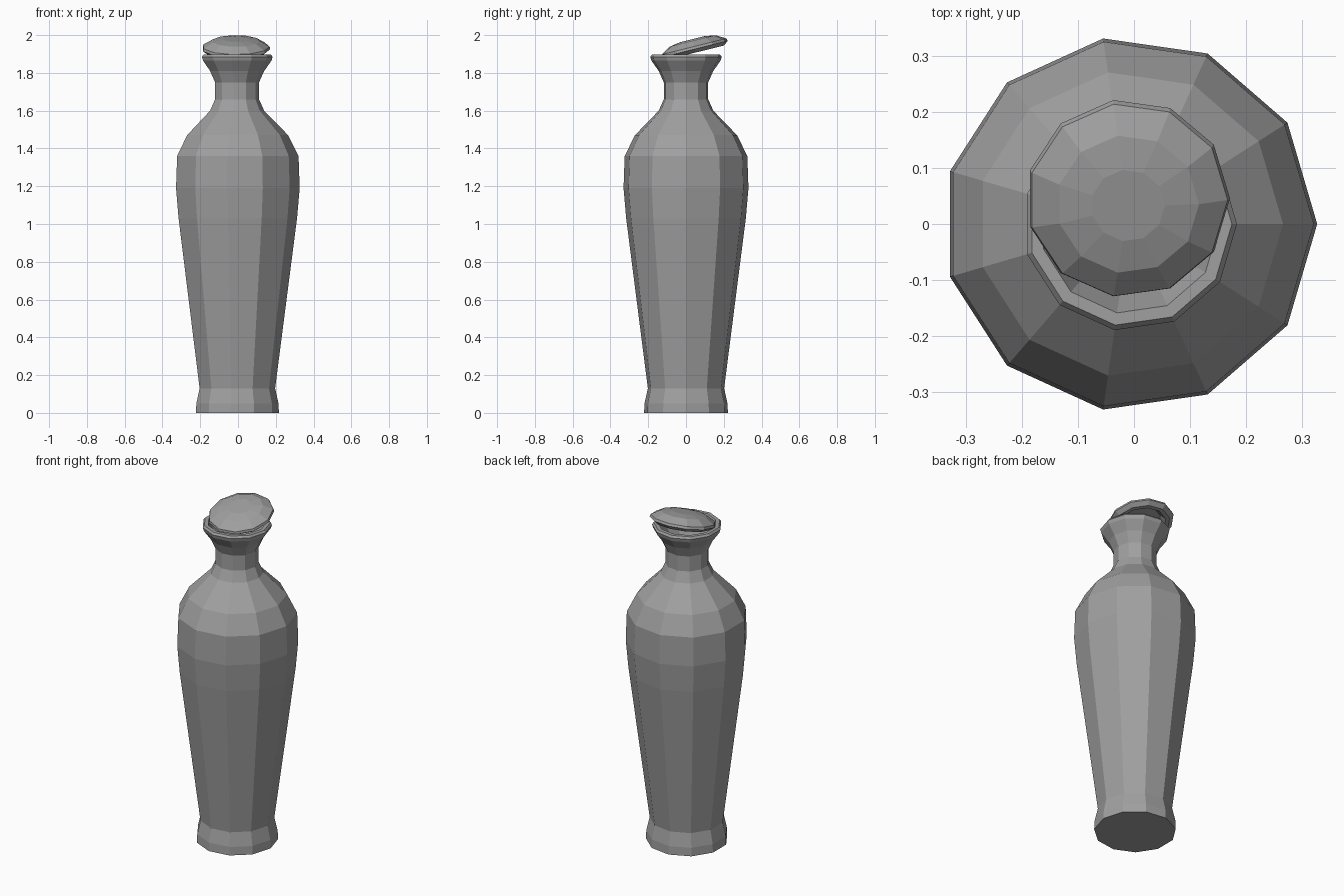
import bpy, bmesh, math
from mathutils import Matrix

cube = bpy.data.objects.get("Cube")
if cube:
    bpy.data.objects.remove(cube, do_unlink=True)

SIDES = 11

# One grey for the whole vessel
grey = bpy.data.materials.new("stone_grey")
grey.use_nodes = True
colour = (0.35, 0.35, 0.35, 1)
grey.diffuse_color = colour
grey.node_tree.nodes["Principled BSDF"].inputs["Base Color"].default_value = colour


def lathe(name, profile, matrix):
    """Turn a (radius, height) profile into a closed faceted solid."""
    bm = bmesh.new()
    rings = []
    for r, z in profile:
        ring = []
        for i in range(SIDES):
            a = math.tau * i / SIDES
            ring.append(bm.verts.new((r * math.cos(a), r * math.sin(a), z)))
        rings.append(ring)
    for low, high in zip(rings, rings[1:]):
        for i in range(SIDES):
            j = (i + 1) % SIDES
            bm.faces.new((low[i], low[j], high[j], high[i]))
    bm.faces.new(rings[0][::-1])
    bm.faces.new(rings[-1])
    bmesh.ops.recalc_face_normals(bm, faces=bm.faces)
    mesh = bpy.data.meshes.new(name)
    bm.to_mesh(mesh)
    bm.free()
    mesh.materials.append(grey)
    obj = bpy.data.objects.new(name, mesh)
    obj.matrix_world = matrix
    bpy.context.collection.objects.link(obj)
    return obj


# Body: flared foot, tapering belly, shoulder, neck, lip and hollow mouth
lathe("vase_body", [
    (0.224, 0), (0.222, 0.05), (0.204, 0.13),
    (0.32, 1.03), (0.334, 1.19), (0.328, 1.36), (0.273, 1.47),
    (0.146, 1.60), (0.119, 1.66), (0.119, 1.75),
    (0.146, 1.81), (0.185, 1.865), (0.191, 1.885), (0.182, 1.897),
    (0.16, 1.897), (0.12, 1.81), (0.095, 1.75), (0.095, 1.64),
], Matrix.Translation((-0.0075, 0, 0)))

# Lid: shallow dome with a hollow underside, raised at the back
lathe("tilted_lid", [
    (0.11, 0.008), (0.135, -0.023), (0.157, -0.023), (0.182, -0.004),
    (0.178, 0.01), (0.127, 0.04), (0.066, 0.05),
], Matrix.Translation((-0.011, 0.045, 1.93)) @ Matrix.Rotation(math.radians(14), 4, "X"))
